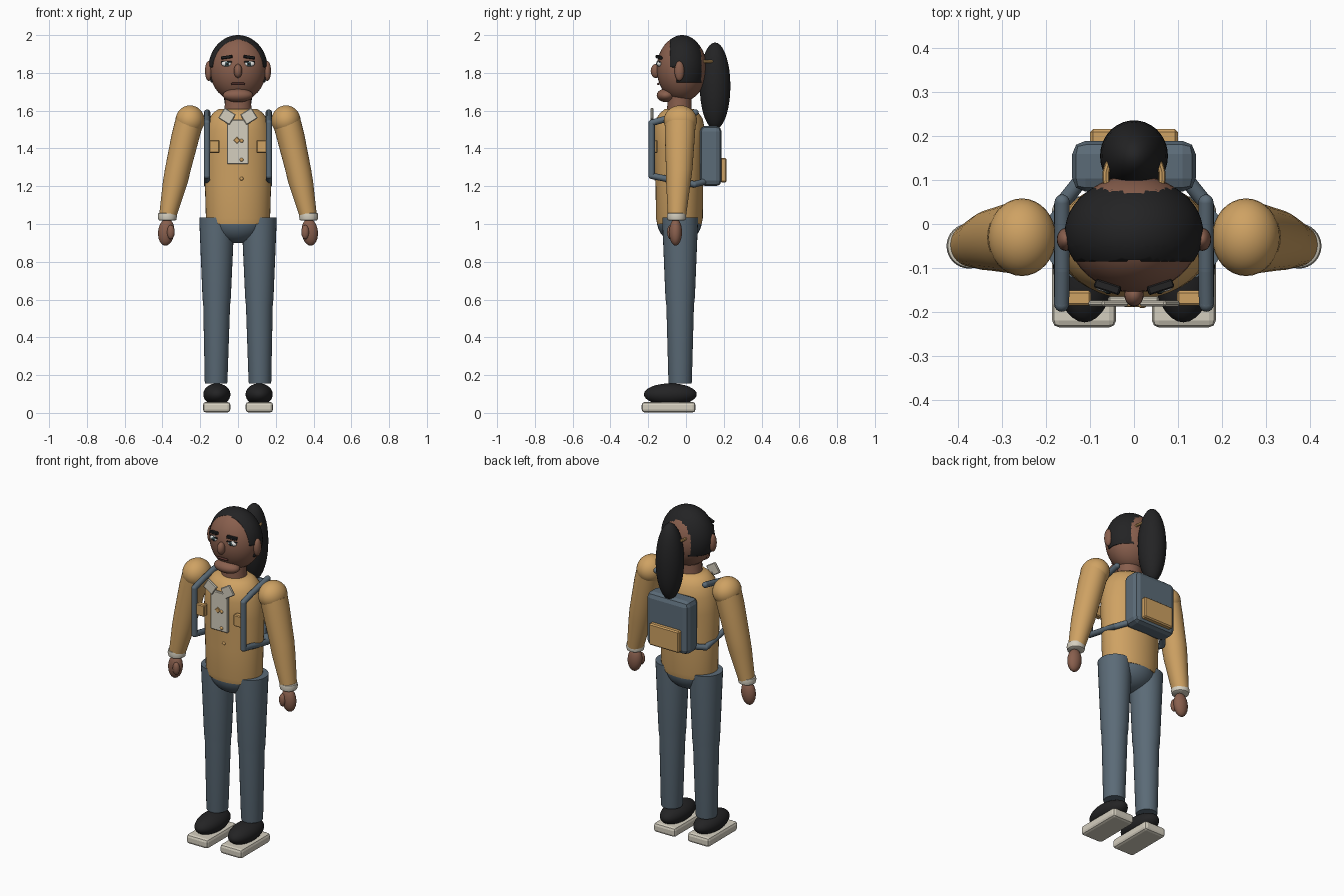
import bpy, bmesh, math
from mathutils import Vector, Matrix

if "Cube" in bpy.data.objects:
    bpy.data.objects.remove(bpy.data.objects["Cube"])


def colour(name, r, g, b):
    m = bpy.data.materials.new(name)
    m.diffuse_color = (r, g, b, 1)
    m.use_nodes = True
    m.node_tree.nodes["Principled BSDF"].inputs["Base Color"].default_value = m.diffuse_color
    return m


TAN = colour("tan jacket", 0.62, 0.36, 0.125)
BLUE = colour("slate blue", 0.105, 0.147, 0.185)
SKIN = colour("brown skin", 0.25, 0.115, 0.075)
BLACK = colour("soft black", 0.017, 0.017, 0.018)
CREAM = colour("cream", 0.66, 0.62, 0.52)
LIP = colour("dark lip", 0.1, 0.035, 0.03)
IRIS = colour("grey iris", 0.06, 0.11, 0.12)
WHITE = colour("eye white", 0.8, 0.8, 0.78)


def finish(name, bm, mat, smooth=True):
    bmesh.ops.recalc_face_normals(bm, faces=bm.faces)
    me = bpy.data.meshes.new(name)
    bm.to_mesh(me)
    bm.free()
    me.materials.append(mat)
    ob = bpy.data.objects.new(name, me)
    bpy.context.collection.objects.link(ob)
    if smooth:
        bpy.ops.object.select_all(action='DESELECT')
        ob.select_set(True)
        bpy.context.view_layer.objects.active = ob
        bpy.ops.object.shade_smooth_by_angle(angle=math.radians(40))
    return ob


def ball(name, c, r, mat, seg=32, rot=0.0):
    bm = bmesh.new()
    bmesh.ops.create_uvsphere(bm, u_segments=seg, v_segments=seg // 2, radius=1)
    bm.transform(Matrix.Translation(c) @ Matrix.Rotation(rot, 4, 'Y') @ Matrix.Diagonal((*r, 1)))
    return finish(name, bm, mat)


def box(name, c, size, mat, bevel=0.0, rot=(0, 0, 0), seg=1):
    bm = bmesh.new()
    bmesh.ops.create_cube(bm, size=1)
    bm.transform(Matrix.Diagonal((*size, 1)))
    if bevel:
        bmesh.ops.bevel(bm, geom=bm.edges[:], offset=bevel, segments=seg, profile=0.5, affect='EDGES')
    r = Matrix.Rotation(rot[2], 4, 'Z') @ Matrix.Rotation(rot[1], 4, 'Y') @ Matrix.Rotation(rot[0], 4, 'X')
    bm.transform(Matrix.Translation(c) @ r)
    return finish(name, bm, mat, False)


def loft(name, rings, mat, n=32):
    """Rings are (x, y, z, radius x, radius y), joined in order and capped."""
    bm = bmesh.new()
    loops = []
    for x, y, z, rx, ry in rings:
        loops.append([bm.verts.new((x + rx * math.cos(2 * math.pi * i / n),
                                    y + ry * math.sin(2 * math.pi * i / n), z)) for i in range(n)])
    for a, b in zip(loops, loops[1:]):
        for i in range(n):
            j = (i + 1) % n
            bm.faces.new((a[i], a[j], b[j], b[i]))
    bm.faces.new(loops[0])
    bm.faces.new(loops[-1])
    return finish(name, bm, mat)


def rod(name, a, b, r, mat, n=12):
    a, b = Vector(a), Vector(b)
    bm = bmesh.new()
    bmesh.ops.create_cone(bm, cap_ends=True, segments=n, radius1=r, radius2=r, depth=(b - a).length)
    for end in (-1, 1):
        bmesh.ops.create_uvsphere(bm, u_segments=n, v_segments=8, radius=r,
                                  matrix=Matrix.Translation((0, 0, end * (b - a).length / 2)))
    q = (b - a).to_track_quat('Z', 'Y').to_matrix().to_4x4()
    bm.transform(Matrix.Translation((a + b) / 2) @ q)
    return finish(name, bm, mat)


# Torso, pelvis and neck
loft("jacket_body", [(0, -0.035, z, rx, ry) for z, rx, ry in (
    (1.0, 0.165, 0.118), (1.03, 0.17, 0.124), (1.2, 0.175, 0.126), (1.4, 0.18, 0.134), (1.5, 0.172, 0.136),
    (1.56, 0.152, 0.122), (1.59, 0.13, 0.1), (1.61, 0.1, 0.075))], TAN, 40)
ball("pelvis", (0, -0.035, 1.02), (0.15, 0.12, 0.122), BLUE)
loft("neck", [(0, -0.035, 1.57, 0.075, 0.068), (0, -0.035, 1.63, 0.07, 0.064), (0, -0.035, 1.7, 0.07, 0.064)], SKIN)

# Head, chin, nose and mouth
ball("head", (0, -0.022, 1.822), (0.15, 0.133, 0.174), SKIN, 40)
ball("chin", (0, -0.105, 1.681), (0.08, 0.05, 0.036), SKIN)
ball("nose", (0, -0.16, 1.81), (0.022, 0.027, 0.037), SKIN, 20)
rod("mouth", (-0.03, -0.147, 1.742), (0.03, -0.147, 1.742), 0.006, LIP)

# Hair cap: ellipsoid trimmed to a hairline with short sideburns
bm = bmesh.new()
bmesh.ops.create_uvsphere(bm, u_segments=48, v_segments=32, radius=1)
bm.transform(Matrix.Translation((0, -0.02, 1.822)) @ Matrix.Diagonal((0.157, 0.127, 0.178, 1)))
for co, no in (((0, -0.085, 0), (0, 1, 0)), ((0, -0.05, 0), (0, 1, 0)), ((0, 0, 1.75), (0, 0, 1)), ((0, 0, 1.83), (0, 0, 1))):
    bmesh.ops.bisect_plane(bm, geom=bm.verts[:] + bm.edges[:] + bm.faces[:], plane_co=co, plane_no=no)
cut = []
for f in bm.faces:
    c = f.calc_center_median()
    if c.y < -0.085 or c.z < 1.75 or (c.y < -0.05 and c.z < 1.83):
        cut.append(f)
bmesh.ops.delete(bm, geom=cut, context='FACES')
hair = finish("hair_cap", bm, BLACK)
sol = hair.modifiers.new("thickness", 'SOLIDIFY')
sol.thickness = 0.012
sol.offset = -1

# Ponytail and its band
ball("ponytail", (0, 0.154, 1.731), (0.077, 0.081, 0.23), BLACK, 36)
bm = bmesh.new()
for i in range(32):
    a = 2 * math.pi * i / 32
    for j in range(8):
        b = 2 * math.pi * j / 8
        r = 0.064 + 0.008 * math.cos(b)
        bm.verts.new((r * math.cos(a), 0.108 + r * math.sin(a), 1.86 + 0.008 * math.sin(b)))
bm.verts.ensure_lookup_table()
for i in range(32):
    for j in range(8):
        k, l = (i + 1) % 32, (j + 1) % 8
        bm.faces.new([bm.verts[p] for p in (i * 8 + j, k * 8 + j, k * 8 + l, i * 8 + l)])
finish("hair_band", bm, TAN)

# Shirt front, buttons and badge
box("shirt_placket", (-0.001, -0.173, 1.435), (0.115, 0.018, 0.235), CREAM, 0.004)
for z in (1.44, 1.34, 1.24):
    ball("button", (0.019, -0.184 if z > 1.3 else -0.162, z), (0.01, 0.007, 0.01), TAN, 12)
box("badge", (-0.006, -0.184, 1.443), (0.026, 0.008, 0.026), TAN, 0.002, (0, math.radians(45), 0))

for s, side in ((-1, "left"), (1, "right")):
    # Face details
    ball(side + "_ear", (s * 0.155, -0.035, 1.81), (0.02, 0.026, 0.053), SKIN, 20)
    ball(side + "_eye", (s * 0.06, -0.141, 1.848), (0.029, 0.013, 0.015), WHITE, 20)
    ball(side + "_iris", (s * 0.058, -0.151, 1.847), (0.012, 0.006, 0.012), IRIS, 16)
    ball(side + "_pupil", (s * 0.058, -0.156, 1.847), (0.006, 0.003, 0.006), BLACK, 12)
    rod(side + "_eyelid", (s * 0.035, -0.152, 1.858), (s * 0.087, -0.138, 1.858), 0.004, BLACK, 8)
    box(side + "_eyebrow", (s * 0.06, -0.143, 1.883), (0.06, 0.02, 0.016), BLACK, 0.003,
        (0, s * math.radians(8), s * math.radians(18)))
    # Shoulder, sleeve and cuff
    ball(side + "_shoulder", (s * 0.254, -0.03, 1.548), (0.077, 0.088, 0.08), TAN)
    loft(side + "_sleeve", [(s * x, y, z, rx, ry) for x, y, z, rx, ry in (
        (0.256, -0.03, 1.55, 0.076, 0.082), (0.274, -0.032, 1.48, 0.076, 0.08), (0.318, -0.036, 1.29, 0.069, 0.07),
        (0.332, -0.04, 1.22, 0.066, 0.065), (0.372, -0.048, 1.04, 0.046, 0.048))], TAN)
    loft(side + "_cuff", [(s * 0.374, -0.05, z, r, r) for z, r in (
        (1.018, 0.04), (1.022, 0.047), (1.04, 0.051), (1.056, 0.048), (1.06, 0.04))], CREAM)
    # Hand and thumb
    ball(side + "_hand", (s * 0.38, -0.055, 0.957), (0.043, 0.034, 0.072), SKIN, 24, -s * 0.1)
    ball(side + "_thumb", (s * 0.356, -0.082, 0.957), (0.021, 0.018, 0.038), SKIN, 16)
    # Trouser leg with a slight knee step
    loft(side + "_leg", [(s * x, -0.031, z, rx, ry) for x, z, rx, ry in (
        (0.116, 0.155, 0.058, 0.06), (0.116, 0.165, 0.06, 0.062), (0.113, 0.57, 0.071, 0.073),
        (0.113, 0.61, 0.075, 0.078), (0.112, 1.0, 0.092, 0.094), (0.112, 1.034, 0.093, 0.095))], BLUE)
    # Shoe
    ball(side + "_shoe", (s * 0.112, -0.083, 0.098), (0.072, 0.14, 0.058), BLACK)
    box(side + "_sole", (s * 0.113, -0.092, 0.03), (0.145, 0.285, 0.056), CREAM, 0.016, seg=2)
    # Collar flap and chest pocket
    box(side + "_collar", (s * 0.058, -0.18, 1.57), (0.07, 0.014, 0.065), CREAM, 0.004, (0, s * math.radians(-32), 0))
    box(side + "_chest_pocket", (s * 0.125, -0.168, 1.41), (0.055, 0.034, 0.07), TAN, 0.005)
    # Backpack straps
    pts = [(s * 0.163, 0.05, 1.59), (s * 0.163, -0.105, 1.557), (s * 0.164, -0.182, 1.535),
           (s * 0.164, -0.182, 1.255), (s * 0.164, 0.045, 1.21), (s * 0.12, 0.1, 1.225)]
    for k, (a, b) in enumerate(zip(pts, pts[1:])):
        rod(f"{side}_strap_{k}", a, b, 0.017, BLUE)

# Backpack with a rear pocket
box("backpack", (0, 0.131, 1.36), (0.28, 0.115, 0.32), BLUE, 0.03, seg=2)
box("backpack_pocket", (0, 0.198, 1.285), (0.2, 0.034, 0.13), TAN, 0.007)
